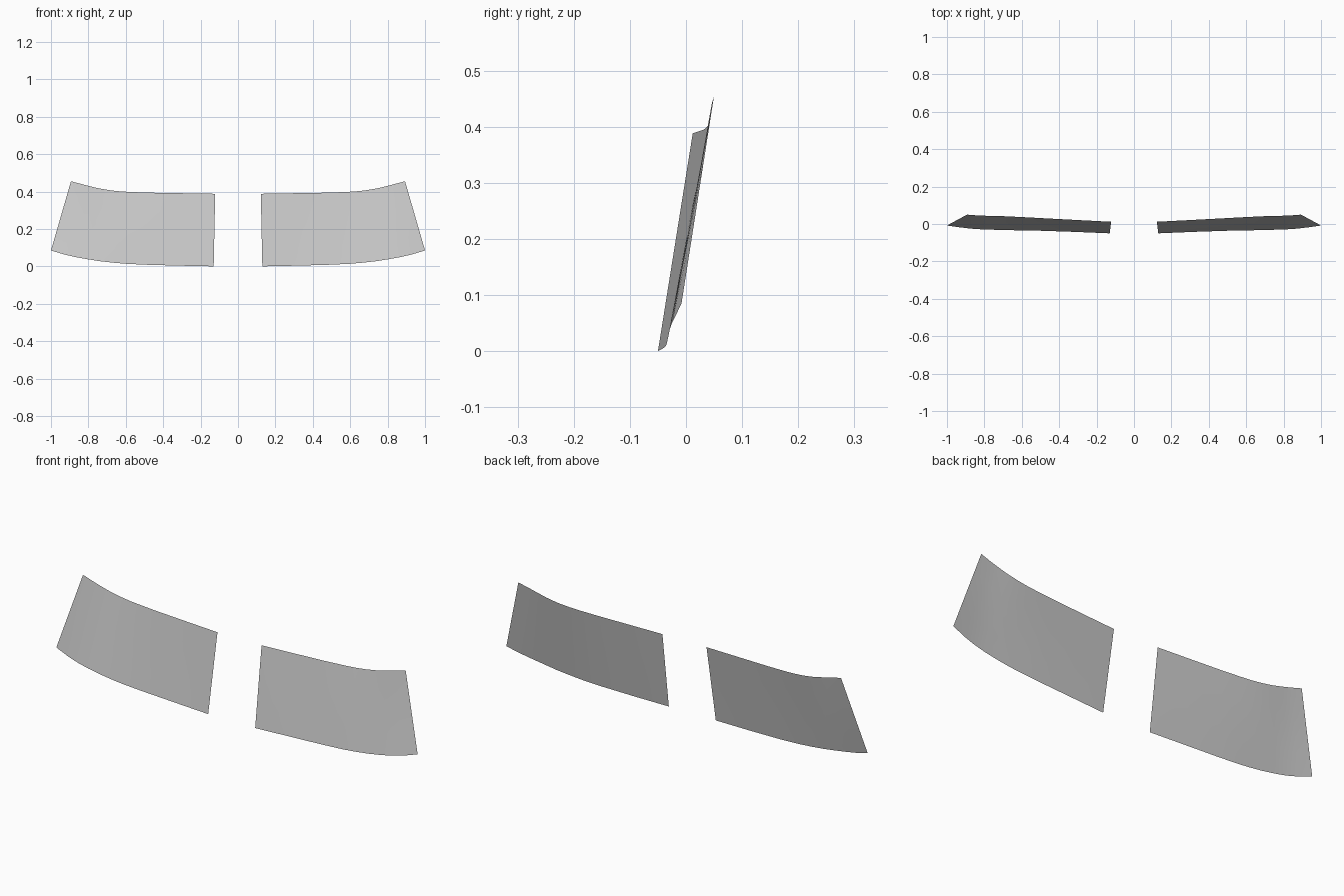
import bpy, bmesh

if "Cube" in bpy.data.objects:
    bpy.data.objects.remove(bpy.data.objects["Cube"])

# Single flat grey
grey = bpy.data.materials.new("light grey")
grey.diffuse_color = (0.6, 0.6, 0.6, 1.0)
grey.use_nodes = True
grey.node_tree.nodes["Principled BSDF"].inputs["Base Color"].default_value = grey.diffuse_color

# Matching stations along the upper and lower edges, inner end to outer end
UPPER = [(0.122, 0.012, 0.388), (0.30, 0.021, 0.391), (0.47, 0.030, 0.394),
         (0.56, 0.035, 0.397), (0.62, 0.038, 0.400), (0.68, 0.041, 0.406),
         (0.74, 0.043, 0.416), (0.79, 0.044, 0.428), (0.84, 0.046, 0.441),
         (0.893, 0.050, 0.455)]
LOWER = [(0.130, -0.050, 0.0), (0.32, -0.042, 0.004), (0.50, -0.036, 0.009),
         (0.60, -0.034, 0.014), (0.67, -0.033, 0.020), (0.74, -0.031, 0.028),
         (0.81, -0.029, 0.039), (0.87, -0.025, 0.050), (0.93, -0.018, 0.064),
         (1.0, -0.008, 0.085)]
ROWS = 4


def curved_panel(name, side):
    """Thin curved sheet lofted between the lower and upper edges."""
    bm = bmesh.new()
    grid = []
    for lo, up in zip(LOWER, UPPER):
        column = []
        for r in range(ROWS + 1):
            t = r / ROWS
            x, y, z = (a + (b - a) * t for a, b in zip(lo, up))
            column.append(bm.verts.new((side * x, y, z)))
        grid.append(column)
    for a, b in zip(grid, grid[1:]):
        for r in range(ROWS):
            quad = [a[r], b[r], b[r + 1], a[r + 1]]
            bm.faces.new(quad if side > 0 else quad[::-1])
    mesh = bpy.data.meshes.new(name)
    bm.to_mesh(mesh)
    bm.free()
    mesh.materials.append(grey)
    mesh.shade_smooth()
    obj = bpy.data.objects.new(name, mesh)
    bpy.context.collection.objects.link(obj)


# Mirrored pair of panels
curved_panel("right_panel", 1)
curved_panel("left_panel", -1)
